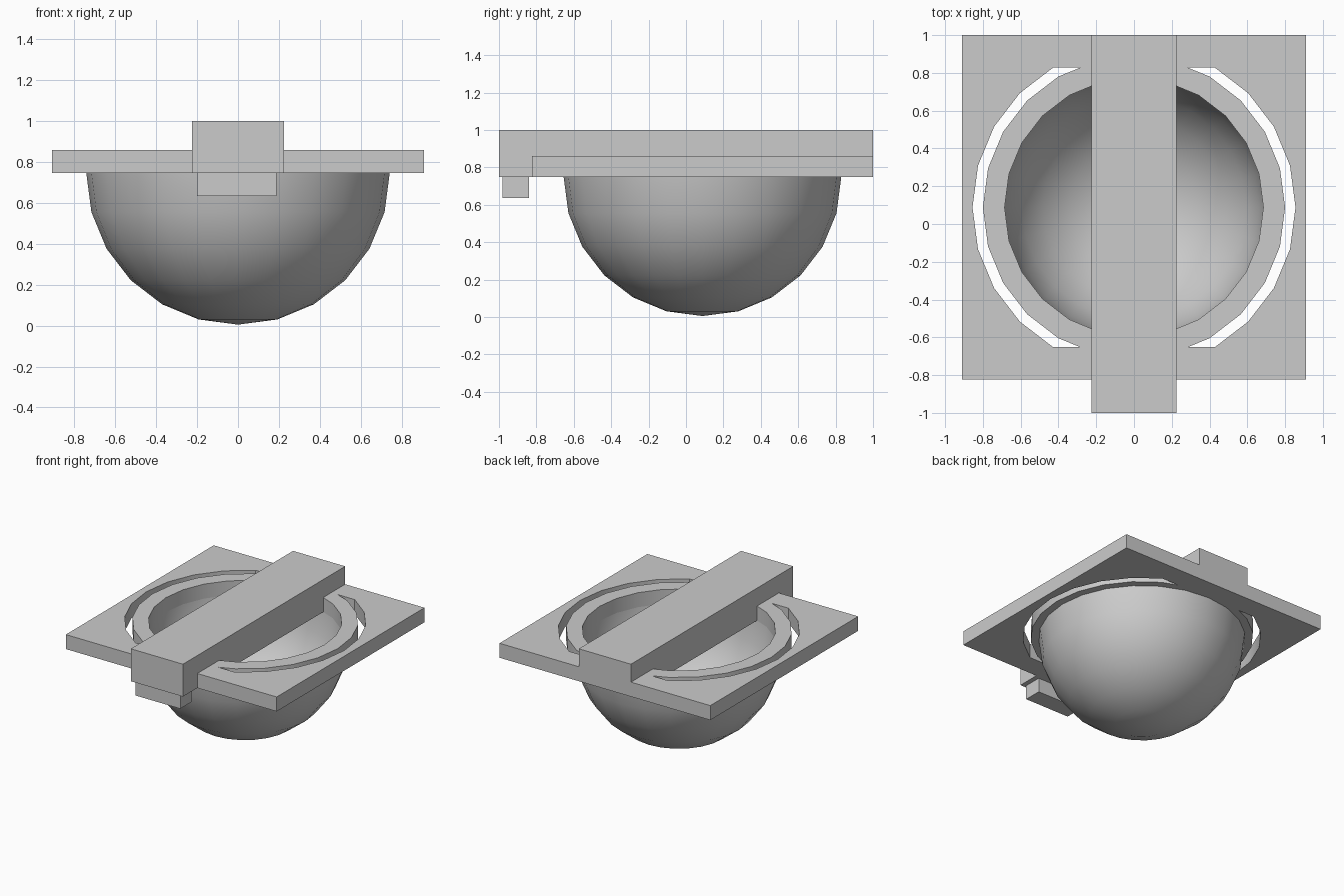
import bpy
import bmesh
from math import sin, cos, pi, radians

cube = bpy.data.objects.get("Cube")
if cube:
    bpy.data.objects.remove(cube, do_unlink=True)

SIDES = 24
CENTRE_Y = 0.088
PLATE_LOW, PLATE_TOP = 0.747, 0.86
BOWL_R, HOLE_R, RING_R, SLOT_R = 0.742, 0.685, 0.80, 0.855

grey = bpy.data.materials.new("light_grey")
grey.use_nodes = True
grey.diffuse_color = (0.6, 0.6, 0.6, 1)
grey.node_tree.nodes["Principled BSDF"].inputs["Base Color"].default_value = (0.6, 0.6, 0.6, 1)


def finish(bm, name):
    bmesh.ops.recalc_face_normals(bm, faces=bm.faces)
    mesh = bpy.data.meshes.new(name)
    bm.to_mesh(mesh)
    bm.free()
    mesh.materials.append(grey)
    obj = bpy.data.objects.new(name, mesh)
    bpy.context.collection.objects.link(obj)
    return obj


def box(name, low, high):
    bm = bmesh.new()
    bmesh.ops.create_cube(bm, size=1)
    for v in bm.verts:
        v.co = [a + (b - a) * (c + 0.5) for a, b, c in zip(low, high, v.co)]
    return finish(bm, name)


def prism(name, outline, z0, z1):
    bm = bmesh.new()
    face = bm.faces.new([bm.verts.new((x, y, z0)) for x, y in outline])
    top = bmesh.ops.extrude_face_region(bm, geom=[face])["geom"]
    for v in top:
        if isinstance(v, bmesh.types.BMVert):
            v.co.z = z1
    return finish(bm, name)


def arc(radius, start, end):
    step = 360 // SIDES
    return [(radius * cos(radians(a)), CENTRE_Y + radius * sin(radians(a)))
            for a in range(start, end, step)]


def select_only(obj):
    bpy.ops.object.select_all(action='DESELECT')
    obj.select_set(True)
    bpy.context.view_layer.objects.active = obj


def cut(target, cutter):
    mod = target.modifiers.new("cut", 'BOOLEAN')
    mod.operation = 'DIFFERENCE'
    mod.solver = 'EXACT'
    mod.object = cutter
    select_only(target)
    bpy.ops.object.modifier_apply(modifier=mod.name)
    bpy.data.objects.remove(cutter, do_unlink=True)


def smooth(obj):
    select_only(obj)
    bpy.ops.object.shade_smooth_by_angle(angle=radians(30))


# Plate with a round opening and a crescent slot on each side
plate = box("plate", (-0.91, -0.823, PLATE_LOW), (0.91, 1, PLATE_TOP))
cut(plate, prism("opening_cutter", arc(HOLE_R, 0, 360), 0.6, 1.0))
slot_end = SLOT_R * sin(radians(60))
outer = arc(SLOT_R, -60, 75)
inner = arc(RING_R, -60, 75)
tips = [(0.283, CENTRE_Y - slot_end), (0.283, CENTRE_Y + slot_end)]
outline = outer + [tips[1]] + inner[::-1] + [tips[0]]
for side in (1, -1):
    cut(plate, prism("slot_cutter", [(side * x, y) for x, y in outline], 0.6, 1.0))
smooth(plate)

# Hollow bowl hanging under the plate
bm = bmesh.new()
angles = [i * pi / 12 for i in range(7)]
profile = [(BOWL_R * sin(a), -BOWL_R * cos(a)) for a in angles]
profile += [(HOLE_R * sin(a), -HOLE_R * cos(a)) for a in reversed(angles)]
verts = [bm.verts.new((r, CENTRE_Y, PLATE_LOW + z)) for r, z in profile]
edges = [bm.edges.new(pair) for pair in zip(verts, verts[1:])]
bmesh.ops.spin(bm, geom=verts + edges, cent=(0, CENTRE_Y, 0), axis=(0, 0, 1),
               angle=2 * pi, steps=SIDES)
bmesh.ops.remove_doubles(bm, verts=bm.verts, dist=0.0005)
smooth(finish(bm, "bowl"))

# Beam across the top, and the stop block under its front end
box("beam", (-0.225, -1, PLATE_LOW), (0.225, 1, 1))
box("stop_block", (-0.2, -0.98, 0.635), (0.188, -0.84, PLATE_LOW))
